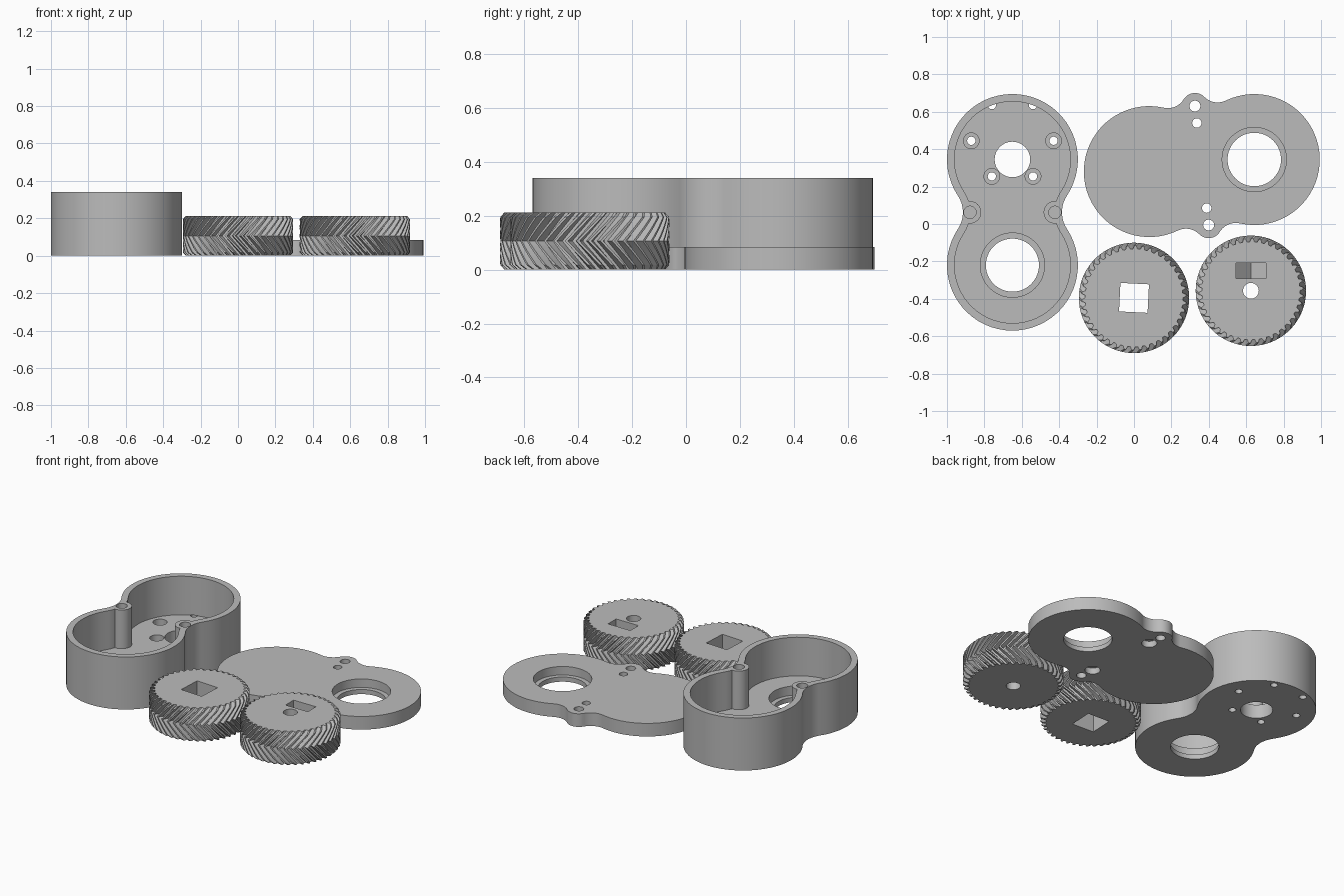
import bpy, bmesh
from math import pi, tau, sin, cos, atan2, radians

cube = bpy.data.objects.get("Cube")
if cube:
    bpy.data.objects.remove(cube, do_unlink=True)

grey = bpy.data.materials.new("plain grey")
grey.use_nodes = True
GREY = (0.5, 0.5, 0.5, 1)
grey.diffuse_color = GREY
for node in grey.node_tree.nodes:
    if node.type == 'BSDF_PRINCIPLED':
        node.inputs["Base Color"].default_value = GREY


def loft(name, rings):
    """Closed solid through rings of equally many points."""
    bm = bmesh.new()
    loops = [[bm.verts.new(p) for p in ring] for ring in rings]
    for low, high in zip(loops, loops[1:]):
        for i in range(len(low)):
            j = (i + 1) % len(low)
            bm.faces.new((low[i], low[j], high[j], high[i]))
    bm.faces.new(loops[0][::-1])
    bm.faces.new(loops[-1])
    bmesh.ops.recalc_face_normals(bm, faces=bm.faces)
    mesh = bpy.data.meshes.new(name)
    bm.to_mesh(mesh)
    bm.free()
    mesh.materials.append(grey)
    obj = bpy.data.objects.new(name, mesh)
    bpy.context.collection.objects.link(obj)
    return obj


def prism(name, outline, z0, z1):
    return loft(name, [[(x, y, z) for x, y in outline] for z in (z0, z1)])


def circle(x, y, r, n=64):
    return [(x + r * cos(tau * i / n), y + r * sin(tau * i / n)) for i in range(n)]


def tangent_arcs(circles, n=40):
    """Outline along mutually tangent circles (x, y, radius, is_convex)."""
    pts = []
    for k, (x, y, r, convex) in enumerate(circles):
        px, py = circles[k - 1][:2]
        nx, ny = circles[(k + 1) % len(circles)][:2]
        a0, a1 = atan2(py - y, px - x), atan2(ny - y, nx - x)
        sweep = (a1 - a0) % tau if convex else -((a0 - a1) % tau)
        for i in range(n):
            a = a0 + sweep * i / n
            pts.append((x + r * cos(a), y + r * sin(a)))
    return pts


def cut(target, cutter):
    mod = target.modifiers.new("cut", 'BOOLEAN')
    mod.operation = 'DIFFERENCE'
    mod.solver = 'EXACT'
    mod.object = cutter
    bpy.context.view_layer.objects.active = target
    bpy.ops.object.modifier_apply(modifier=mod.name)
    bpy.data.objects.remove(cutter, do_unlink=True)


def drill(target, x, y, r, z0=-0.1, z1=0.5):
    cut(target, prism("drill", circle(x, y, r, 48), z0, z1))


def smooth(obj):
    bpy.ops.object.select_all(action='DESELECT')
    obj.select_set(True)
    bpy.context.view_layer.objects.active = obj
    bpy.ops.object.shade_smooth_by_angle(angle=radians(30))


HALF = 0.2825     # half the distance between the two gear axes
FLOOR = 0.09
WALL = 0.34


# Housing: figure-eight cup with a bearing seat and a motor mount
def figure_eight(inset):
    r, f = 0.35 - inset, 0.16 + inset
    return tangent_arcs([(0, HALF, r, True), (-0.425, 0, f, False),
                         (0, -HALF, r, True), (0.425, 0, f, False)])


housing = prism("housing", figure_eight(0), 0, WALL)
cavity = prism("cavity", figure_eight(0.04), FLOOR, WALL + 0.1)
for side in (-1, 1):
    drill(cavity, side * 0.227, 0, 0.06)      # leaves the screw posts standing
cut(housing, cavity)
for side in (-1, 1):
    drill(housing, side * 0.227, 0, 0.033, z0=0.12)
drill(housing, 0, HALF, 0.095)
drill(housing, 0, -HALF, 0.172, z0=0.03, z1=FLOOR + 0.05)
drill(housing, 0, -HALF, 0.142)
for k in range(6):
    a = k * pi / 3
    x, y = 0.22 * cos(a), HALF + 0.1 + 0.22 * sin(a)
    if k not in (1, 2):
        drill(housing, x, y, 0.042, z0=0.05, z1=FLOOR + 0.05)
    drill(housing, x, y, 0.022, z1=FLOOR + 0.002)
smooth(housing)
housing.location = (-0.65, 0.0625, 0)

# Lid: flat figure-eight plate with two screw ears
LID = 0.085
lid = prism("lid", tangent_arcs([
    (HALF, 0, 0.35, True), (0.134, 0.425, 0.1, False), (0, 0.32, 0.07, True),
    (-0.134, 0.425, 0.1, False), (-HALF, 0, 0.35, True), (-0.134, -0.425, 0.1, False),
    (0, -0.32, 0.07, True), (0.134, -0.425, 0.1, False)]), 0, LID)
drill(lid, HALF, 0, 0.172, z0=0.03)
drill(lid, HALF, 0, 0.143)
for side in (-1, 1):
    drill(lid, 0, side * 0.229, 0.045, z1=0.04)
    drill(lid, 0, side * 0.229, 0.025)
    drill(lid, 0, side * 0.32, 0.029)
smooth(lid)
lid.location = (0.3625, 0.3125, 0)
lid.rotation_euler.z = 0.1145

# Herringbone gears
GEAR = 0.213
TEETH = 42
TOOTH = [(-0.32, 0.262), (-0.13, 0.295), (0.13, 0.295), (0.32, 0.262)]


def herringbone(name):
    mid, bevel = GEAR / 2, 0.018
    steps = [bevel + (mid - bevel) * i / 5 for i in range(6)]
    heights = [0] + steps + [GEAR - z for z in steps[-2::-1]] + [GEAR]
    rings = []
    for z in heights:
        twist = 0.35 * abs(z - mid) / mid
        cap = 0.279 if z in (0, GEAR) else 0.295
        ring = []
        for t in range(TEETH):
            for offset, r in TOOTH:
                a = (t + offset) * tau / TEETH + twist
                r = min(r, cap)
                ring.append((r * cos(a), r * sin(a), z))
        rings.append(ring)
    return loft(name, rings)


# Driven gear with a square shaft hole
square_gear = herringbone("square_hole_gear")
cut(square_gear, prism("square", [
    (0.108 * cos(a), 0.108 * sin(a))
    for a in (pi / 4 - 0.05 + k * pi / 2 for k in range(4))], -0.1, 0.5))
square_gear.location = (0, -0.395, 0)

# Motor gear with a round shaft hole and a ramped nut slot
motor_gear = herringbone("motor_gear")
drill(motor_gear, 0, 0, 0.042)
slot = [(-0.08, 0.3), (-0.08, 0.16), (0, 0.08), (0.08, 0.08), (0.08, 0.3)]
cut(motor_gear, loft("slot", [[(x, y, z) for x, z in slot] for y in (0.065, 0.148)]))
motor_gear.location = (0.625, -0.357, 0)
